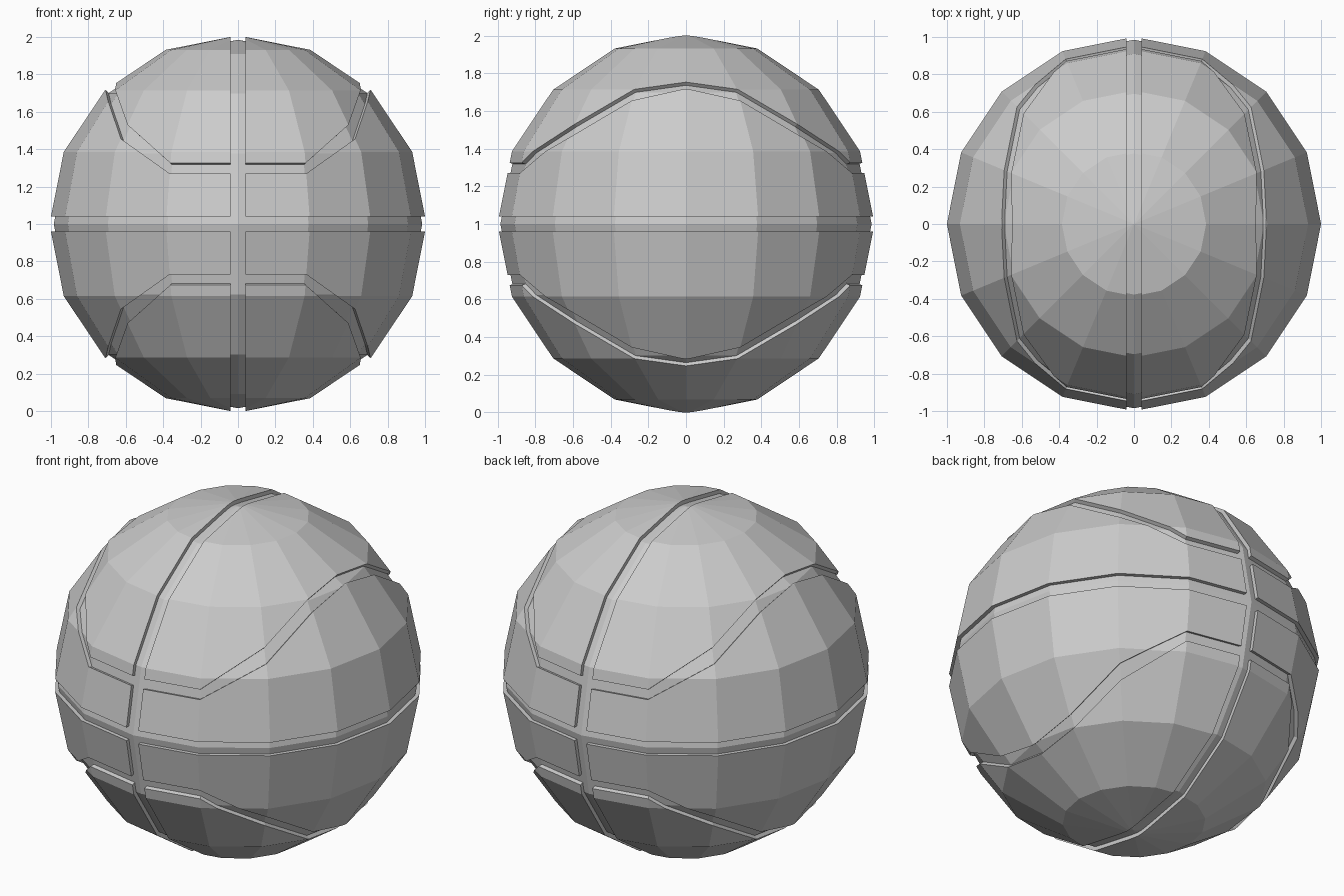
import bpy, bmesh
from math import sin, cos, pi, radians

if "Cube" in bpy.data.objects:
    bpy.data.objects.remove(bpy.data.objects["Cube"])

R = 1.008          # panel radius
FLOOR = 0.985      # groove floor radius
HALF = 0.039       # half groove width

# heights of seam edges above the equator, one per 22.5 degrees from side to front
UPPER = [0.753, 0.715, 0.53, 0.325, 0.325]
LOWER = [0.717, 0.655, 0.455, 0.27, 0.27]


def make(name, bm):
    bmesh.ops.recalc_face_normals(bm, faces=bm.faces)
    me = bpy.data.meshes.new(name)
    bm.to_mesh(me)
    bm.free()
    ob = bpy.data.objects.new(name, me)
    bpy.context.collection.objects.link(ob)
    return ob


def sphere(name, r):
    bm = bmesh.new()
    bmesh.ops.create_uvsphere(bm, u_segments=16, v_segments=8, radius=r)
    return make(name, bm)


def slab(name, size):
    bm = bmesh.new()
    bmesh.ops.create_cube(bm, size=1)
    bmesh.ops.scale(bm, vec=size, verts=bm.verts)
    return make(name, bm)


def facet_radius(z):
    # radius of the low-poly sphere at height z
    for i in range(4):
        z0, z1 = R * sin(i * pi / 8), R * sin((i + 1) * pi / 8)
        if z <= z1:
            r0, r1 = R * cos(i * pi / 8), R * cos((i + 1) * pi / 8)
            return r0 + (r1 - r0) * (z - z0) / (z1 - z0)
    return 0


def seam_cutter(name, side):
    # closed curved strip, cut radially through the surface
    bm = bmesh.new()
    rings = []
    for k in range(16):
        j = k % 8
        j = j if j <= 4 else 8 - j
        a = radians(22.5 * k)
        ring = []
        for zs, s in ((UPPER, 0.92), (UPPER, 1.1), (LOWER, 1.1), (LOWER, 0.92)):
            r = facet_radius(zs[j])
            ring.append(bm.verts.new((s * r * cos(a), s * r * sin(a), s * side * zs[j])))
        rings.append(ring)
    for k in range(16):
        p, q = rings[k], rings[(k + 1) % 16]
        for i in range(4):
            bm.faces.new((p[i], p[(i + 1) % 4], q[(i + 1) % 4], q[i]))
    bmesh.ops.triangulate(bm, faces=bm.faces)
    return make(name, bm)


# faceted ball, groove cutters and groove floor
ball = sphere("ball", R)
steps = [
    (slab("meridian_cutter", (2 * HALF, 3, 3)), 'DIFFERENCE'),
    (slab("equator_cutter", (3, 3, 2 * HALF)), 'DIFFERENCE'),
    (seam_cutter("upper_seam_cutter", 1), 'DIFFERENCE'),
    (seam_cutter("lower_seam_cutter", -1), 'DIFFERENCE'),
    (sphere("groove_floor", FLOOR), 'UNION'),
]
bpy.context.view_layer.objects.active = ball
for tool, op in steps:
    tool.hide_render = True
    m = ball.modifiers.new(tool.name, 'BOOLEAN')
    m.operation = op
    m.solver = 'EXACT'
    m.object = tool
    bpy.ops.object.modifier_apply(modifier=m.name)
for tool, op in steps:
    bpy.data.objects.remove(tool)

ball.location.z = 1
